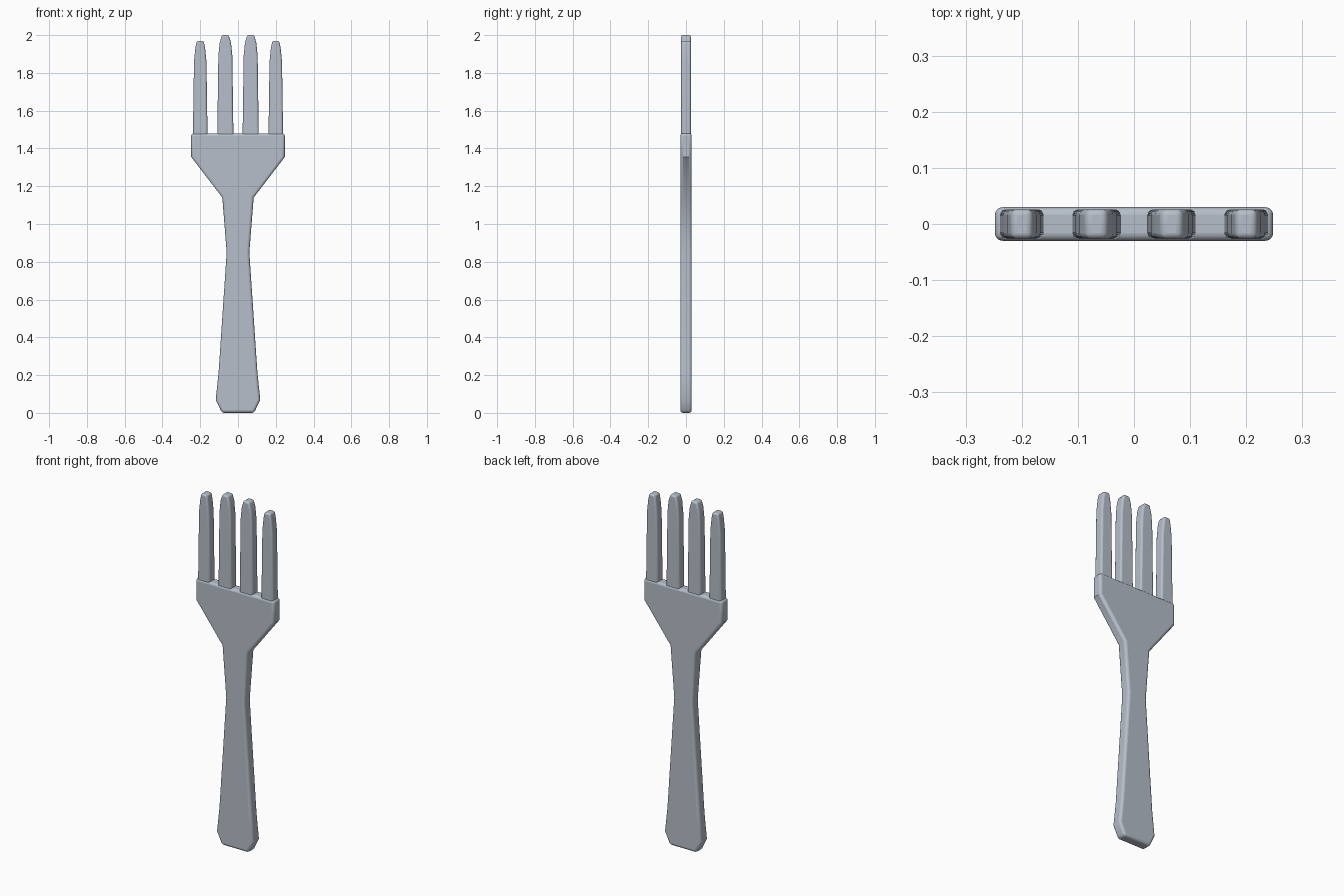
import bpy
import bmesh
import math

cube = bpy.data.objects.get("Cube")
if cube:
    bpy.data.objects.remove(cube, do_unlink=True)

# Brushed steel colour
steel = bpy.data.materials.new("steel_grey")
steel.use_nodes = True
colour = (0.47, 0.52, 0.59, 1)
steel.diffuse_color = colour
steel.node_tree.nodes["Principled BSDF"].inputs["Base Color"].default_value = colour


def plate(name, half_profile, thickness, bevel, centre=0):
    """Flat symmetric plate from (half width, height) points, with rounded edges."""
    outline = half_profile + [(-x, z) for x, z in reversed(half_profile)]
    bm = bmesh.new()
    face = bm.faces.new([bm.verts.new((centre + x, -thickness / 2, z)) for x, z in outline])
    extruded = bmesh.ops.extrude_face_region(bm, geom=[face])["geom"]
    moved = [v for v in extruded if isinstance(v, bmesh.types.BMVert)]
    bmesh.ops.translate(bm, verts=moved, vec=(0, thickness, 0))
    bmesh.ops.recalc_face_normals(bm, faces=bm.faces)
    mesh = bpy.data.meshes.new(name)
    bm.to_mesh(mesh)
    bm.free()
    mesh.materials.append(steel)
    obj = bpy.data.objects.new(name, mesh)
    bpy.context.collection.objects.link(obj)
    mod = obj.modifiers.new("rounded_edges", "BEVEL")
    mod.width = bevel
    mod.segments = 4
    mod.limit_method = "ANGLE"
    mod.angle_limit = math.radians(40)
    bpy.ops.object.select_all(action="DESELECT")
    obj.select_set(True)
    bpy.context.view_layer.objects.active = obj
    bpy.ops.object.shade_smooth_by_angle(angle=math.radians(35))
    return obj


# Handle, neck and head in one piece
plate("handle_and_head", [
    (0.085, 0), (0.118, 0.07), (0.103, 0.21), (0.06, 0.85),
    (0.083, 1.14), (0.248, 1.355), (0.248, 1.48),
], 0.06, 0.014)

# Four tapered tines, the inner pair slightly taller and wider
for side, label in ((1, "left"), (-1, "right")):
    for kind, centre, half, top in (("inner", 0.067, 0.043, 2.0), ("outer", 0.2, 0.039, 1.97)):
        plate(f"{label}_{kind}_tine", [
            (half, 1.45), (half - 0.006, top - 0.11),
            (half - 0.013, top - 0.04), (0.018, top),
        ], 0.052, 0.01, side * centre)
